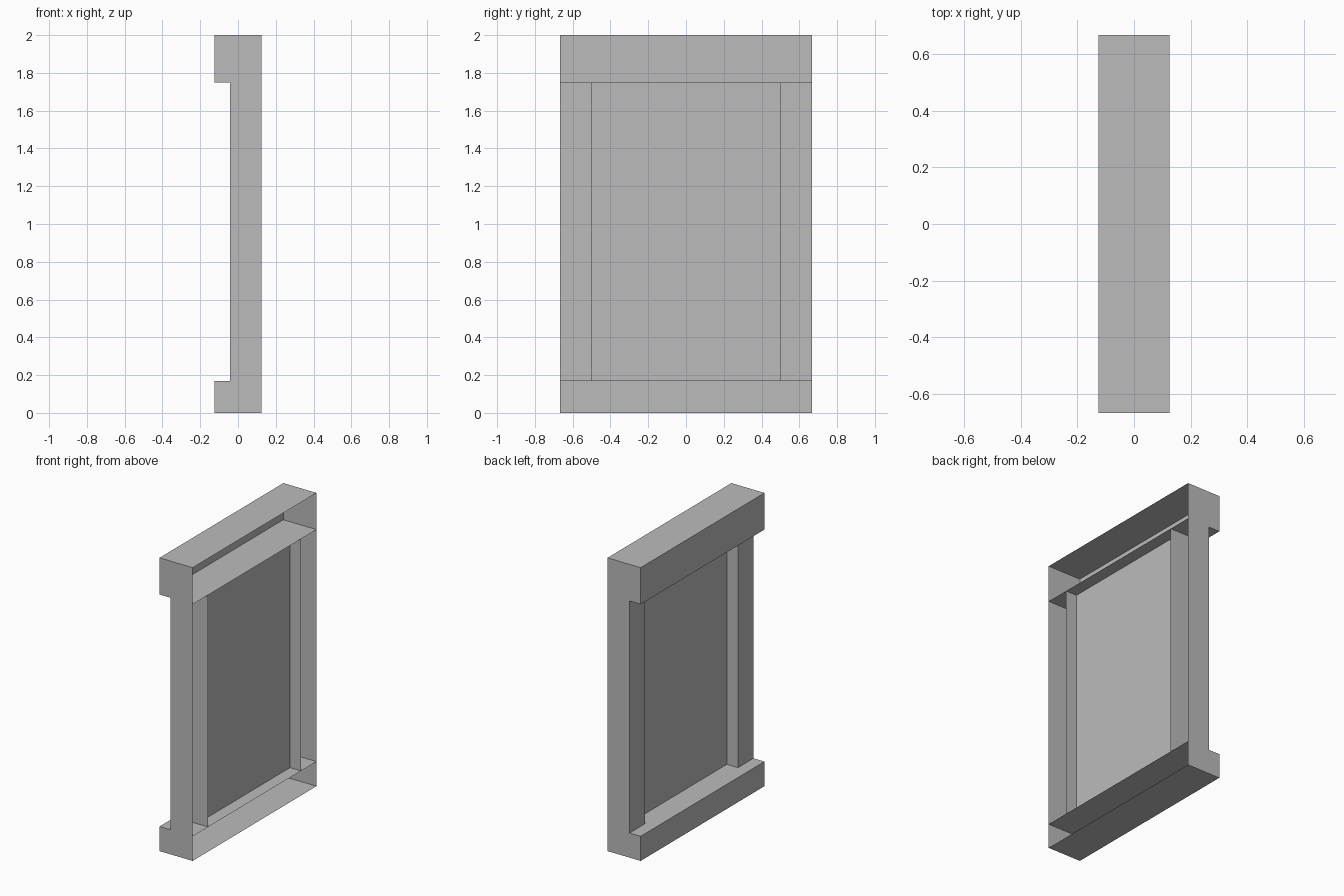
import bpy

cube = bpy.data.objects.get("Cube")
if cube:
    bpy.data.objects.remove(cube, do_unlink=True)

# Overall dimensions
BACK, FRONT = -0.125, 0.125       # rail depth along x
STILE_BACK = -0.042               # rear of the upright stiles
PANEL_X = 0.042                   # recessed sheet
HALF, INNER = 0.667, 0.5          # half width outside and inside the stiles
LOW, HIGH, TOP = 0.168, 1.75, 2.0  # rail edges

grey = bpy.data.materials.new("plain_grey")
grey.use_nodes = True
colour = (0.5, 0.5, 0.5, 1)
grey.diffuse_color = colour
grey.node_tree.nodes["Principled BSDF"].inputs["Base Color"].default_value = colour


def make(name, verts, faces):
    mesh = bpy.data.meshes.new(name)
    mesh.from_pydata(verts, [], faces)
    mesh.materials.append(grey)
    obj = bpy.data.objects.new(name, mesh)
    bpy.context.collection.objects.link(obj)
    return obj


def sweep(name, start, end):
    """Thin strip joining two copies of an open profile."""
    n = len(start)
    faces = [(i, i + 1, n + i + 1, n + i) for i in range(n - 1)]
    return make(name, start + end, faces)


# Hollow rails, open towards +x
for name, z0, z1 in (("bottom_rail", 0, LOW), ("top_rail", HIGH, TOP)):
    profile = [(FRONT, z0), (BACK, z0), (BACK, z1), (FRONT, z1)]
    sweep(name, [(x, -HALF, z) for x, z in profile],
          [(x, HALF, z) for x, z in profile])

# Stiles: rear face and inner face; end cheeks close the outside
outline = [(BACK, 0), (FRONT, 0), (FRONT, TOP), (BACK, TOP),
           (BACK, HIGH), (STILE_BACK, HIGH), (STILE_BACK, LOW), (BACK, LOW)]
for side, s in (("left", 1), ("right", -1)):
    profile = [(STILE_BACK, s * HALF), (STILE_BACK, s * INNER), (FRONT, s * INNER)]
    cheek = [(x, s * HALF, z) for x, z in outline]
    if s < 0:
        profile.reverse()
    else:
        cheek.reverse()
    sweep("stile_" + side, [(x, y, LOW) for x, y in profile],
          [(x, y, HIGH) for x, y in profile])
    make("end_cheek_" + side, cheek, [tuple(range(len(cheek)))])

# Recessed sheet between the stiles
sweep("panel", [(PANEL_X, -INNER, LOW), (PANEL_X, INNER, LOW)],
      [(PANEL_X, -INNER, HIGH), (PANEL_X, INNER, HIGH)])
